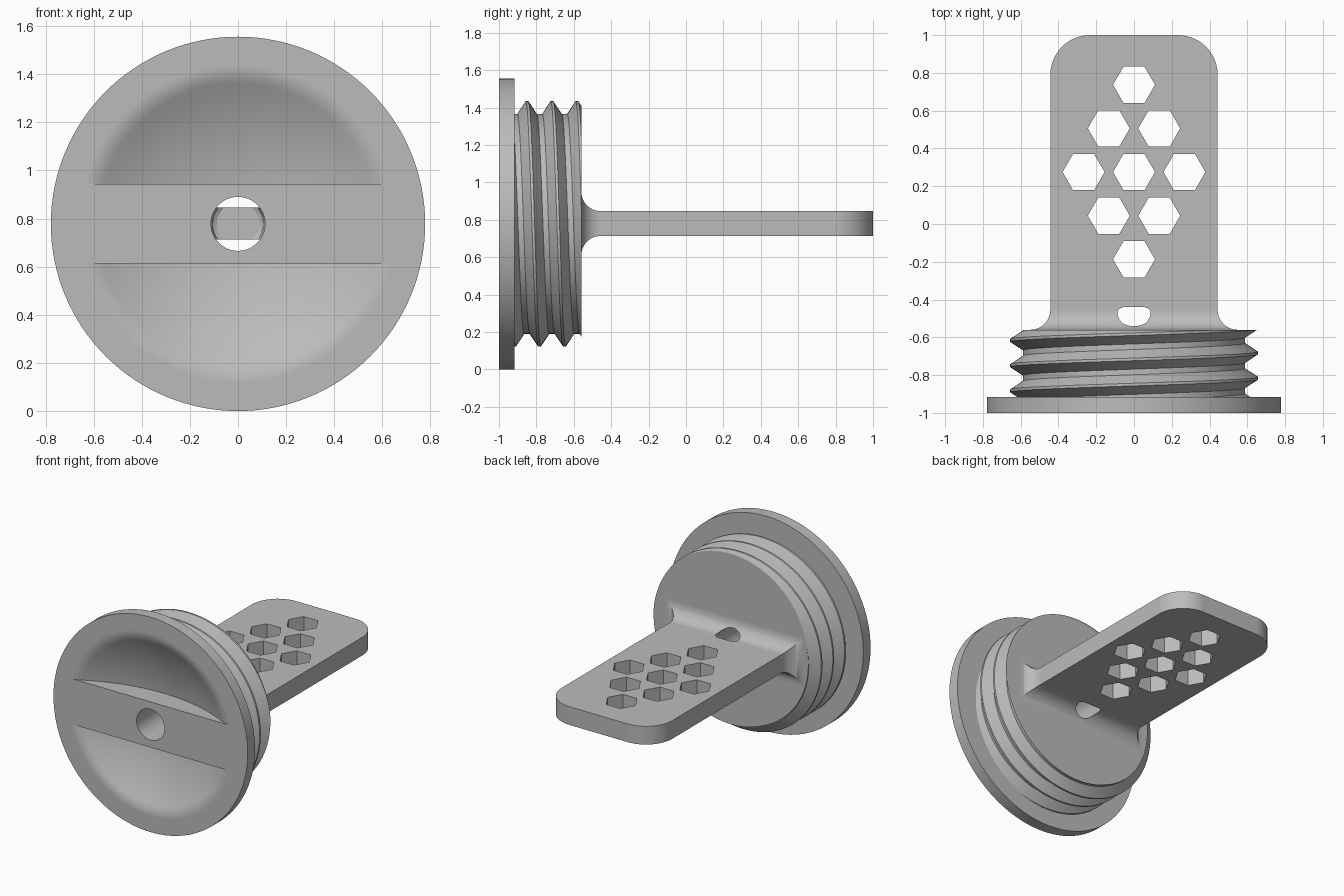
import bpy, bmesh
from math import sin, cos, pi, sqrt, tau
from mathutils import Vector

if "Cube" in bpy.data.objects:
    bpy.data.objects.remove(bpy.data.objects["Cube"])

AXIS = 0.778            # height of the plug axis
FRONT, SHOULDER, BACK = -1.0, -0.917, -0.56
RIM, ROOT, CREST = 0.778, 0.588, 0.656
PITCH, FLAT, FOOT = 0.1335, 0.007, 0.052
SEGS = 128
HOLE = 0.112

grey = bpy.data.materials.new("plain_grey")
grey.use_nodes = True
grey.diffuse_color = (0.5, 0.5, 0.5, 1)
grey.node_tree.nodes["Principled BSDF"].inputs["Base Color"].default_value = (0.5, 0.5, 0.5, 1)


def loft(name, rings, wrap, keep_side=0):
    """Solid through rings of points; keep_side trims it to one side of the grip bar."""
    bm = bmesh.new()
    rows = [[bm.verts.new(p) for p in ring] for ring in rings]
    n = len(rows[0])
    for a, b in zip(rows, rows[1:]):
        for i in range(n if wrap else n - 1):
            j = (i + 1) % n
            bm.faces.new((a[i], a[j], b[j], b[i]))
    bmesh.ops.remove_doubles(bm, verts=bm.verts, dist=1e-5)
    if keep_side:
        bmesh.ops.bisect_plane(bm, geom=bm.verts[:] + bm.edges[:] + bm.faces[:],
                               plane_co=(0, 0, AXIS + keep_side * 0.165),
                               plane_no=(0, 0, keep_side), clear_inner=True)
    bmesh.ops.holes_fill(bm, edges=[e for e in bm.edges if e.is_boundary], sides=0)
    bmesh.ops.recalc_face_normals(bm, faces=bm.faces)
    mesh = bpy.data.meshes.new(name)
    bm.to_mesh(mesh)
    bm.free()
    mesh.materials.append(grey)
    obj = bpy.data.objects.new(name, mesh)
    bpy.context.collection.objects.link(obj)
    return obj


def around(r, y, phi):
    return Vector((r * sin(phi), y, AXIS + r * cos(phi)))


def lathe(name, profile, keep_side=0):
    angles = [tau * i / SEGS for i in range(SEGS + 1)]
    return loft(name, [[around(r, y, a) for r, y in profile] for a in angles], False, keep_side)


def cut(obj, cutters):
    bpy.context.view_layer.objects.active = obj
    for c in cutters:
        c.hide_render = True
        mod = obj.modifiers.new("cut", 'BOOLEAN')
        mod.operation, mod.solver, mod.object = 'DIFFERENCE', 'EXACT', c
        bpy.ops.object.modifier_apply(modifier=mod.name)


def finish(obj):
    bpy.ops.object.select_all(action='DESELECT')
    obj.select_set(True)
    bpy.context.view_layer.objects.active = obj
    bpy.ops.object.shade_smooth_by_angle(angle=0.5)
    mod = obj.modifiers.new("even_shading", 'WEIGHTED_NORMAL')
    mod.keep_sharp = True


# Plug: flange and helical thread as one skin
def thread_radius(y, crest_y):
    off = abs((y - crest_y + PITCH / 2) % PITCH - PITCH / 2)
    t = min(max((off - FLAT) / (FOOT - FLAT), 0), 1)
    return CREST + (ROOT - CREST) * t


columns = []
for i in range(SEGS + 1):
    phi = tau * i / SEGS
    crest = -0.85 + PITCH * i / SEGS
    column = [around(RIM, FRONT, phi), around(RIM, SHOULDER, phi)]
    for turn in range(-3, 5):
        for off in (-FOOT, -FLAT, FLAT, FOOT):
            y = min(max(crest + turn * PITCH + off, SHOULDER), BACK)
            column.append(around(thread_radius(y, crest), y, phi))
    columns.append(column)
plug = loft("threaded_plug", columns, False)

# Dished recess either side of the grip bar, with a soft rim
MOUTH, DEPTH, SOFT = 0.62, 0.17, 0.04
ball = (MOUTH ** 2 + DEPTH ** 2) / (2 * DEPTH)


def dish_y(r):
    return FRONT + DEPTH - ball + sqrt(ball ** 2 - r ** 2)


inner = MOUTH - SOFT
dish = [(inner * i / 16, dish_y(inner * i / 16)) for i in range(17)]
for i in range(1, 9):
    t = i / 8
    a, b, c = (1 - t) ** 2, 2 * t * (1 - t), t * t
    dish.append((a * inner + b * MOUTH + c * (MOUTH + SOFT),
                 a * dish_y(inner) + (b + c) * FRONT))
dish += [(MOUTH + SOFT, FRONT - 0.1), (0, FRONT - 0.1)]
dishes = [lathe("dish_cutter", dish, side) for side in (1, -1)]

# Central bore, which also notches the blade
bore = lathe("bore_cutter", [(0, -1.2), (HOLE, -1.2), (HOLE, -0.465),
                             (0.105, -0.45), (0.088, -0.44), (0, -0.44)])

# Blade: rectangular sections with a flared root and rounded tip
WIDE, THICK, FLARE, CORNER = 0.443, 0.066, 0.105, 0.21
stations = []
for i in range(13):
    a = pi / 2 * i / 12
    d = FLARE * (1 - sin(a))
    stations.append((BACK + FLARE * (1 - cos(a)), WIDE + d, THICK + d))
for i in range(13):
    a = pi / 2 * i / 12
    stations.append((1 - CORNER + CORNER * sin(a), WIDE - CORNER + CORNER * cos(a), THICK))
blade = loft("perforated_blade",
             [[(sx * w, y, AXIS + 0.002 + sz * h)
               for sx, sz in ((-1, -1), (1, -1), (1, 1), (-1, 1))]
              for y, w, h in stations], True)

# Hexagonal openings in a diamond pattern
hexes = []
for row, shifts in enumerate(((0,), (-1, 1), (-2, 0, 2), (-1, 1), (0,))):
    for s in shifts:
        cx, cy = s * 0.1335, 0.737 - row * 0.231
        hexes.append(loft("hex_cutter",
                          [[(cx + 0.111 * cos(k * pi / 3), cy + 0.111 * sin(k * pi / 3), z)
                            for k in range(6)] for z in (AXIS - 0.3, AXIS + 0.3)], True))

cut(plug, dishes + [bore])
cut(blade, hexes + [bore])
for helper in dishes + hexes + [bore]:
    bpy.data.objects.remove(helper)
finish(plug)
finish(blade)
